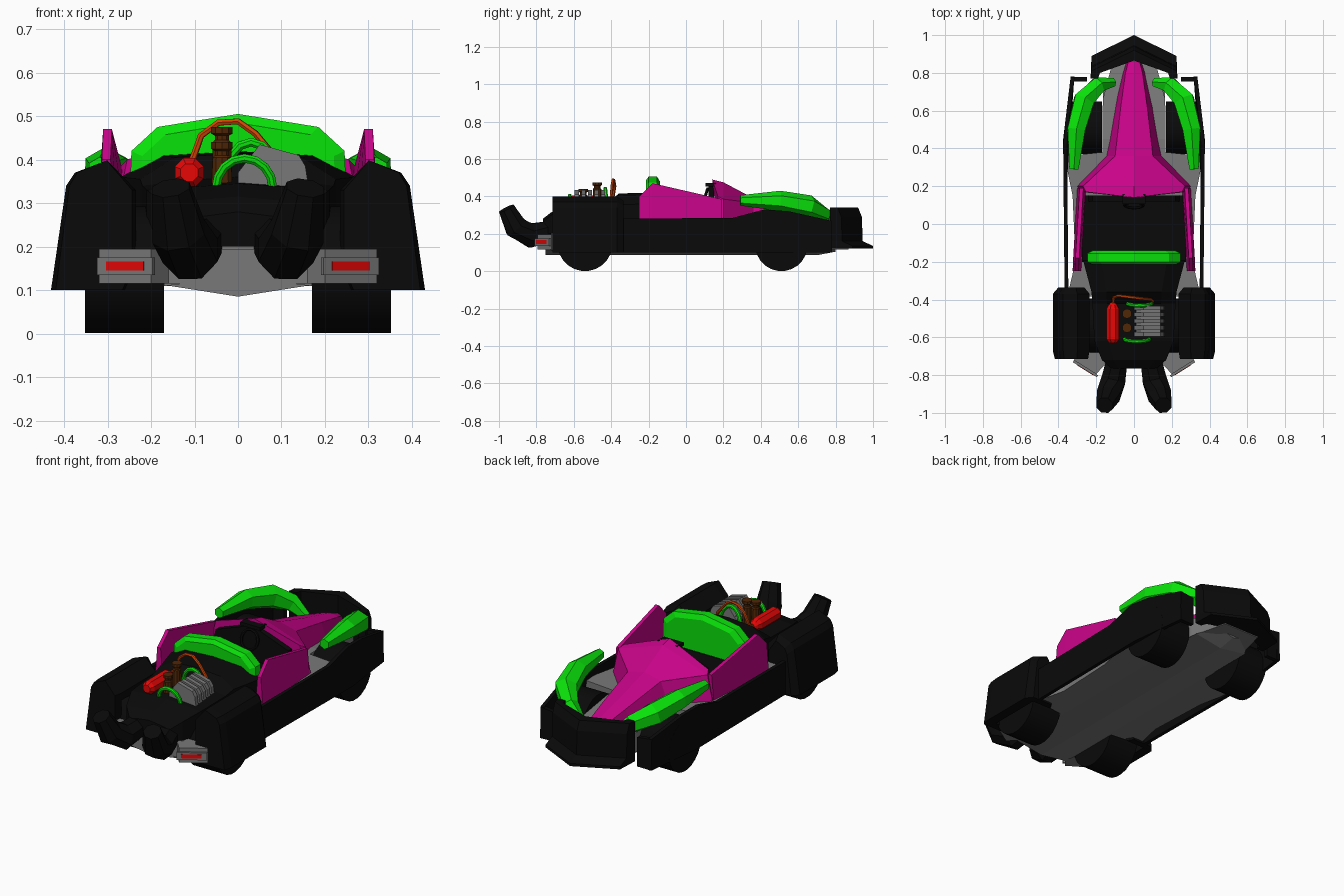
import bpy, bmesh, math
from mathutils import Vector

def material(name, rgb):
    m = bpy.data.materials.new(name)
    m.diffuse_color = (*rgb, 1)
    return m

BLACK = material("black", (0.003, 0.003, 0.003))
GREY = material("dark_grey", (0.19, 0.19, 0.19))
GREEN = material("green", (0.003, 0.76, 0.003))
PINK = material("magenta", (0.58, 0.001, 0.25))
RED = material("red", (0.8, 0.002, 0.002))
BROWN = material("brown", (0.08, 0.02, 0.002))
ORANGE = material("orange", (0.65, 0.06, 0.002))

def loft(name, rings, mat=GREY, mirror=False, smooth=False):
    """Skin equal-length rings of 3D points, capping both ends."""
    bm = bmesh.new()
    rows = [[bm.verts.new(p) for p in r] for r in rings]
    n = len(rows[0])
    for a, b in zip(rows, rows[1:]):
        for i in range(n):
            j = (i + 1) % n
            bm.faces.new((a[i], a[j], b[j], b[i]))
    bm.faces.new(rows[0])
    bm.faces.new(rows[-1])
    bmesh.ops.recalc_face_normals(bm, faces=bm.faces)
    me = bpy.data.meshes.new(name)
    bm.to_mesh(me)
    bm.free()
    if smooth:
        me.shade_smooth()
        me.set_sharp_from_angle(angle=math.radians(40))
    ob = bpy.data.objects.new(name, me)
    bpy.context.collection.objects.link(ob)
    me.materials.append(mat)
    if mirror:
        ob.modifiers.new("mirror", "MIRROR")
    return ob

def prism(name, pts, axis, a, b, mat=GREY, mirror=False):
    """Extrude a 2D outline from a to b along an axis (0 x, 1 y, 2 z)."""
    def put(p, t):
        p = list(p)
        p.insert(axis, t)
        return p
    return loft(name, [[put(p, t) for p in pts] for t in (a, b)], mat, mirror)

def box(name, x0, x1, y0, y1, z0, z1, mat=GREY):
    return prism(name, [(x0, y0), (x1, y0), (x1, y1), (x0, y1)], 2, z0, z1, mat)

def tube(name, path, radii, sides, mat=GREY, mirror=False, smooth=False, ref=(0, 0, 1)):
    """Sweep a round section along a path; ref must not be parallel to it."""
    path = [Vector(p) for p in path]
    rings = []
    for i, p in enumerate(path):
        d = (path[min(i + 1, len(path) - 1)] - path[max(i - 1, 0)]).normalized()
        u = d.cross(Vector(ref)).normalized()
        v = u.cross(d)
        r = radii[i] if isinstance(radii, (list, tuple)) else radii
        rings.append([p + r * (u * math.cos(t) + v * math.sin(t))
                      for t in [math.tau * (k + 0.5) / sides for k in range(sides)]])
    return loft(name, rings, mat, mirror, smooth)

def sym(half):
    """Complete a right-hand half outline by reflecting it in x = 0."""
    return half + [(-x, y) for x, y in reversed(half) if x > 1e-6]

# Chassis: hull, front frame, keel, tail bumper
prism("hull", sym([(0, 0.45), (0.168, 0.45), (0.168, 0.38), (0.36, 0.36),
                   (0.35, 0.27), (0.325, 0.15), (0.31, -0.2), (0.35, -0.37), (0.17, -0.39),
                   (0.17, -0.72), (0, -0.74)]), 2, 0.11, 0.25)
loft("front_frame", [[(-w, y, 0.115), (w, y, 0.115), (w, y, z), (-w, y, z)]
                     for y, w, z in ((0.44, 0.168, 0.25), (0.66, 0.165, 0.22), (0.87, 0.11, 0.18))])
loft("keel", [[(-w, y, z), (0, y, z - 0.026), (w, y, z), (0, y, z + 0.02)]
              for y, w, z in ((-0.75, 0.165, 0.111), (0.7, 0.165, 0.111), (0.80, 0.1, 0.13))])
prism("tail_bumper", sym([(0, -0.75), (0.16, -0.75), (0.20, -0.795), (0.32, -0.72),
                          (0.28, -0.68), (0, -0.68)]), 2, 0.115, 0.195)

# Tail lights on the angled bumper ends
def light(name, t0, t1, d, z0, z1, mat=GREY):
    a, b, n = Vector((0.20, -0.795)), Vector((0.32, -0.72)), Vector((0.53, -0.85))
    p, q = a.lerp(b, t0), a.lerp(b, t1)
    prism(name, [p, q, q + n * d, p + n * d], 2, z0, z1, mat, True)

light("tail_light_housing", -0.08, 0.98, 0.012, 0.135, 0.175)
light("tail_light", 0.08, 0.80, 0.014, 0.145, 0.166, RED)

# Wheels
for nm, y, r in (("front_wheel", 0.51, 0.14), ("rear_wheel", -0.54, 0.147)):
    tube(nm, [(0.17, y, r), (0.29, y, r), (0.352, y, r)], r, 24, BLACK, True, True)

# Side panels, rising into the front wheel cover
side = [(-0.35, 0.1), (0.45, 0.1), (0.78, 0.1), (0.775, 0.27), (0.55, 0.32), (0.42, 0.33),
        (0.25, 0.285), (-0.35, 0.28)]
def flare(y):
    return 0.375 - 0.12 * max(0, y - 0.45) - 0.01 * max(0, 0.4 - y)
loft("side_panel", [[(flare(y) - d, y, z) for y, z in side] for d in (0, 0.02)], BLACK, True)
prism("front_wheel_guard", [(0.25, 0.1), (0.335, 0.1), (0.335, 0.27), (0.25, 0.26)],
      1, 0.755, 0.778, BLACK, True)

# Rear fenders: arched shell with closed ends
arch = [(0.43, 0.1), (0.395, 0.34), (0.375, 0.37), (0.30, 0.398), (0.235, 0.33),
        (0.235, 0.29), (0.355, 0.295), (0.375, 0.1)]
prism("rear_fender", arch, 1, -0.67, -0.37, BLACK, True)
solid = arch[:5] + [(0.235, 0.15), (0.26, 0.1)]
loft("rear_fender_back", [[(0.32 + (x - 0.32) * s, y, z) for x, z in solid]
                          for y, s in ((-0.67, 1), (-0.715, 0.9))], BLACK, True)
loft("rear_fender_front", [[(0.33 + (x - 0.33) * s, y, z - (dz if z > 0.2 else 0)) for x, z in solid]
                           for y, s, dz in ((-0.37, 1, 0), (-0.335, 0.7, 0.02))], BLACK, True)

# Engine deck and tail panel
def deck(y, w, zb, ze, zt):
    return [(x, y, z) for x, z in sym([(0, zb), (w, zb), (w, ze), (w * 0.65, zt - 0.01), (0, zt)])]
loft("engine_deck", [deck(-0.19, 0.27, 0.2, 0.36, 0.42), deck(-0.36, 0.225, 0.2, 0.355, 0.415),
                     deck(-0.42, 0.22, 0.2, 0.34, 0.36), deck(-0.62, 0.21, 0.2, 0.33, 0.345),
                     deck(-0.72, 0.17, 0.2, 0.30, 0.315), deck(-0.765, 0.12, 0.2, 0.26, 0.28)], BLACK)

# Cockpit: tub, dash, visor, steering wheel, seat back
box("cockpit_floor", -0.275, 0.275, -0.2, 0.15, 0.2, 0.27, BLACK)
prism("dashboard", sym([(0, 0.27), (0.24, 0.27), (0.22, 0.38), (0, 0.46)]), 1, 0.12, 0.15, BLACK)
box("dash_visor", -0.06, 0.06, 0.105, 0.16, 0.452, 0.47, BLACK)
ring = [(0.05 * math.cos(t), 0.1 + 0.015 * math.sin(t), 0.39 + 0.05 * math.sin(t))
        for t in [math.tau * k / 12 for k in range(13)]]
tube("steering_wheel", ring, 0.008, 6, BLACK, ref=(0, 1, 0))
shell = sym([(0, 0.505), (0.185, 0.475), (0.245, 0.42), (0.25, 0.30), (0, 0.30)])
loft("seat_back", [[(x * s, y, 0.3 + (z - 0.3) * s) for x, z in shell]
                   for y, s in ((-0.215, 0.9), (-0.2, 1), (-0.155, 1), (-0.14, 0.88))], GREEN)

# Nose cone with cowl
def nose(y, w, zb, sw, sz, zt, yc=0):
    return [(x, y + (yc if x == 0 else 0), z)
            for x, z in sym([(0, zb), (w, zb), (sw, sz), (0, zt)])]
loft("nose", [nose(0.86, 0.04, 0.17, 0.03, 0.235, 0.245), nose(0.80, 0.06, 0.18, 0.045, 0.26, 0.27),
              nose(0.62, 0.105, 0.2, 0.07, 0.305, 0.315),
              nose(0.36, 0.148, 0.24, 0.10, 0.365, 0.39), nose(0.20, 0.30, 0.25, 0.27, 0.385, 0.475),
              nose(0.17, 0.285, 0.25, 0.255, 0.40, 0.49, -0.03)], PINK)

# Cockpit side walls
loft("cockpit_side", [[(b, y, 0.25), (b - 0.012, y, z), (b - 0.032, y, z), (b - 0.045, y, 0.25)]
                      for y, b, z in ((-0.25, 0.325, 0.40), (-0.18, 0.322, 0.47), (0.19, 0.30, 0.385))],
     PINK, True)

# Green front fins
tube("front_fin", [(0.11, 0.75, 0.24), (0.19, 0.735, 0.30), (0.265, 0.655, 0.345),
                   (0.305, 0.50, 0.376), (0.318, 0.29, 0.378)],
     [0.025, 0.048, 0.062, 0.054, 0.028], 6, GREEN, True)

# Front bumper: chevron wall with lower lip
loft("front_bumper", [[(x, y, z) for x, y in sym([(0, a), (0.225, a - 0.11), (0.23, 0.77),
                                                  (0.19, 0.77), (0.18, 0.80), (0, 0.865)])]
                      for z, a in ((0.12, 1.0), (0.135, 1.0), (0.16, 0.945), (0.29, 0.94), (0.34, 0.92))],
     BLACK)

# Horn exhausts
tube("exhaust", [(0.09, -0.72, 0.215), (0.11, -0.83, 0.19), (0.137, -0.91, 0.235), (0.155, -0.96, 0.335)],
     [0.06, 0.07, 0.066, 0.047], 8, BLACK, True, ref=(1, 0, 0))

# Engine: finned block, carburettors, pipes, hose, tank
fin = [(0, 0.32), (0.165, 0.32), (0.155, 0.385), (0.14, 0.41), (0.05, 0.435), (0.0, 0.37)]
for k in range(5):
    prism(f"cooling_fin_{k}", fin, 1, -0.595 + k * 0.035, -0.573 + k * 0.035)
box("engine_core", 0.01, 0.14, -0.59, -0.44, 0.32, 0.385)
for y, top in ((-0.475, 0.475), (-0.55, 0.44)):
    tube("carburettor", [(-0.037, y, z) for z in (0.33, top - 0.035, top - 0.03, top - 0.02, top - 0.015, top)],
         [0.026, 0.022, 0.017, 0.017, 0.026, 0.026], 10, BROWN, ref=(0, 1, 0))
for y, top, x0 in ((-0.61, 0.403, -0.05), (-0.42, 0.44, -0.035)):
    arc = [(x0 + 0.065 - 0.065 * math.cos(t), y - 0.012 * math.sin(t), 0.335 + (top - 0.335) * math.sin(t))
           for t in [math.pi * k / 8 for k in range(9)]]
    tube("green_pipe", arc, 0.011, 8, GREEN, smooth=True, ref=(0, 1, 0))
tube("hose", [(-0.112, -0.43, 0.37), (-0.108, -0.39, 0.39), (-0.085, -0.38, 0.455), (-0.045, -0.385, 0.485),
              (0, -0.39, 0.488), (0.04, -0.395, 0.46), (0.09, -0.40, 0.40), (0.1, -0.41, 0.36)],
     0.008, 6, ORANGE, smooth=True, ref=(0.3, 1, 0))
tube("tank", [(-0.112, y, 0.37) for y in (-0.63, -0.61, -0.45, -0.43, -0.415)],
     [0.022, 0.036, 0.036, 0.025, 0.012], 8, RED)
